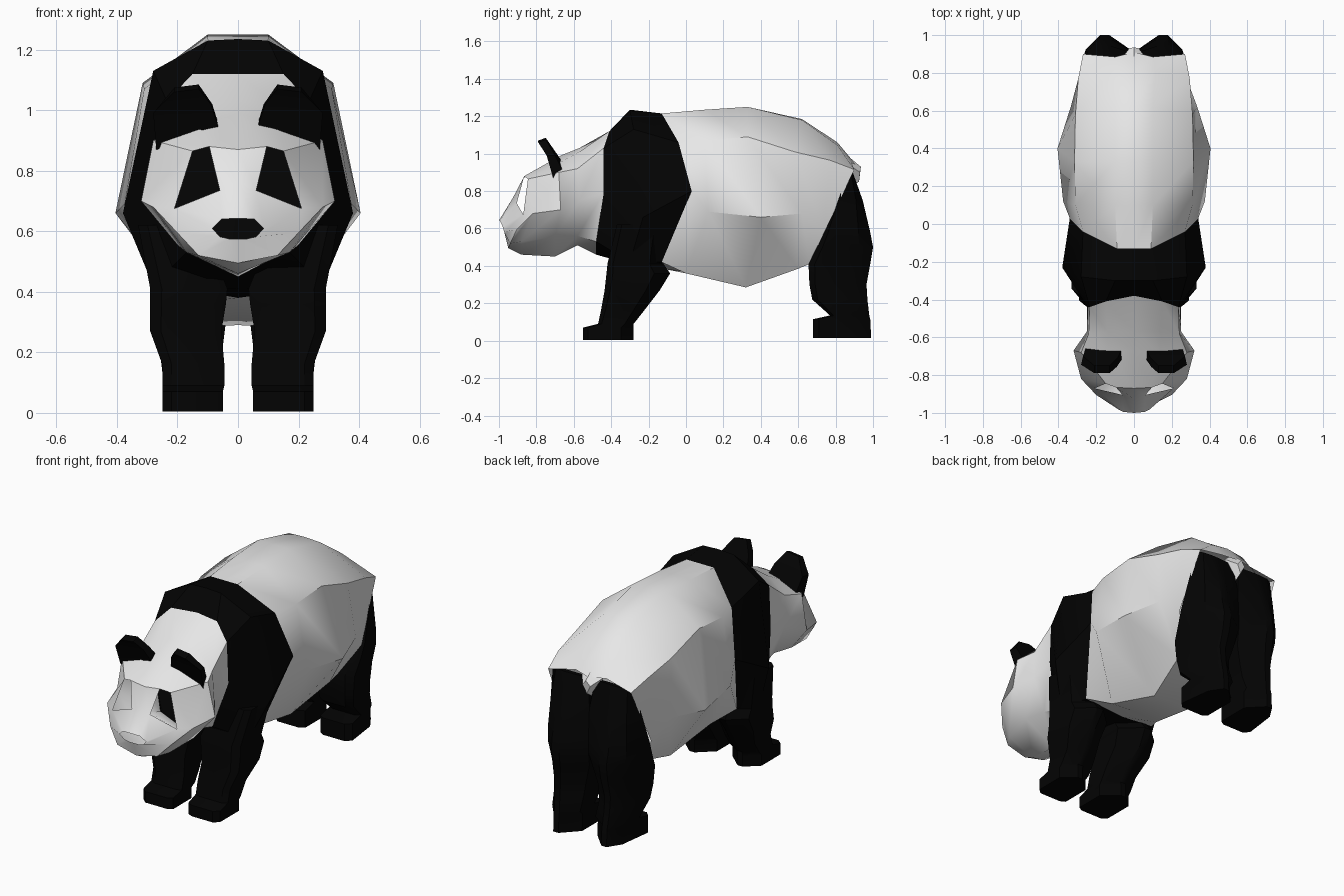
import bpy, bmesh, math


def material(name, v):
    m = bpy.data.materials.new(name)
    m.diffuse_color = (v, v, v, 1)
    return m


WHITE = material("white_fur", 0.8)
BLACK = material("black_fur", 0.001)


def finish(bm, name, mat, angle=32):
    bmesh.ops.remove_doubles(bm, verts=bm.verts, dist=0.0005)
    bmesh.ops.recalc_face_normals(bm, faces=bm.faces)
    me = bpy.data.meshes.new(name)
    bm.to_mesh(me)
    bm.free()
    me.materials.append(mat)
    ob = bpy.data.objects.new(name, me)
    bpy.context.collection.objects.link(ob)
    bpy.ops.object.select_all(action='DESELECT')
    ob.select_set(True)
    bpy.context.view_layer.objects.active = ob
    bpy.ops.object.shade_smooth_by_angle(angle=math.radians(angle))
    return ob


def loft(rings, caps=False):
    """Bridge closed rings; returns the bmesh and the face rows."""
    bm = bmesh.new()
    vs = [[bm.verts.new(p) for p in r] for r in rings]
    rows = []
    for a, b in zip(vs, vs[1:]):
        n = len(a)
        rows.append([bm.faces.new((a[i], a[(i + 1) % n], b[(i + 1) % n], b[i]))
                     for i in range(n)])
    if caps:
        bm.faces.new(vs[0])
        bm.faces.new(vs[-1])
    return bm, rows


def full(half):
    """Mirror a half ring running from top centre to bottom centre."""
    return half + [(-x, y, z) for x, y, z in half[-2:0:-1]]


# Shared borders between the colour areas
collar = [(0, -.38, 1.12), (.15, -.41, 1.12), (.235, -.44, 1.03),
          (.245, -.44, .79), (.17, -.48, .53), (0, -.48, .46)]
band_back = [(0, -.13, 1.215), (.09, -.13, 1.215), (.27, -.04, 1.06),
             (.34, .03, .80), (.24, -.13, .42), (0, -.1, .38)]

# Torso, open where the hind legs join
hip = [(.29, .74, .58), (.19, .66, .41), (0, .68, .42)]
torso = [
    band_back,
    [(0, .1, 1.235), (.1, .1, 1.235), (.31, .1, 1.07),
     (.375, .12, .69), (.16, 0, .36), (0, 0, .37)],
    [(0, .33, 1.25), (.1, .33, 1.25), (.315, .33, 1.09),
     (.405, .40, .66), (.12, .32, .285), (0, .32, .29)],
    [(0, .62, 1.185), (.1, .62, 1.18), (.31, .58, 1.01),
     (.335, .62, .68), (.18, .6, .385), (0, .6, .39)],
    [(0, .81, 1.06), (.11, .81, 1.045), (.295, .77, .965)] + hip,
    [(0, .91, .94), (.1, .885, .95), (.27, .9, .915)] + hip,
]
finish(loft([full(r) for r in torso])[0], "torso", WHITE, 39)

# Black shoulder band
shoulders = [
    collar,
    [(0, -.3, 1.235), (.1, -.3, 1.23), (.28, -.28, 1.13),
     (.38, -.23, .66), (.28, -.3, .42), (0, -.3, .41)],
    band_back,
]
finish(loft([full(r) for r in shoulders])[0], "shoulder_band", BLACK)

# Head, hollow, with openings for the eyes and the nose
head = [
    collar,
    [(0, -.57, 1.03), (.14, -.57, 1.01), (.24, -.58, .92),
     (.25, -.57, .75), (.17, -.58, .56), (0, -.58, .51)],
    [(0, -.67, .99), (.14, -.68, .95), (.28, -.68, .90),
     (.32, -.67, .70), (.2, -.7, .555), (0, -.7, .45)],
    [(0, -.87, .87), (.095, -.865, .88), (.15, -.845, .865),
     (.28, -.82, .68), (.17, -.88, .53), (0, -.88, .46)],
    [(0, -.925, .765), (.06, -.905, .735), (.21, -.87, .675),
     (.2, -.905, .595), (.13, -.94, .52), (0, -.95, .495)],
    [(0, -1, .643), (.055, -.995, .64), (.085, -.98, .61),
     (.06, -.972, .582), (.03, -.97, .575), (0, -.97, .575)],
]
bm, rows = loft([full(r) for r in head])
eyes = [rows[3][1], rows[3][8]]
bmesh.ops.inset_individual(bm, faces=eyes, thickness=.006)
bmesh.ops.delete(bm, geom=eyes, context='FACES')
finish(bm, "head", WHITE, 42)


def leg_ring(z, x0, x1, y0, y1, side, taper):
    """Eight-sided leg section; taper narrows the rear corners."""
    d, w = y1 - y0, x1 - x0
    pts = [(x0, y0 + .06 * d), (x0 + .15 * w, y0), (x1 - .15 * w, y0),
           (x1, y0 + .1 * d), (x1 - taper * w, y1 - .25 * d), (x0 + .62 * w, y1),
           (x0 + .45 * w, y1), (x0, y1 - .3 * d)]
    return [(side * x, y, z) for x, y in pts]


# Legs: z, inner x, outer x, front y, back y
fore_leg = [(.62, .12, .33, -.37, -.1), (.41, .035, .29, -.42, -.12),
            (.36, .04, .29, -.425, -.085), (.27, .055, .29, -.435, -.14),
            (.16, .045, .25, -.455, -.225), (.09, .045, .25, -.47, -.28),
            (.07, .05, .25, -.55, -.28), (.005, .05, .25, -.55, -.28)]
hind_leg = [(.92, .02, .265, .86, .885), (.75, 0, .285, .80, .945),
            (.58, 0, .295, .735, .985), (.5, 0, .29, .70, 1.0),
            (.41, .01, .28, .655, .985), (.3, .04, .27, .66, .965),
            (.22, .05, .26, .675, .97), (.135, .05, .25, .77, .98),
            (.115, .05, .25, .68, .985), (.015, .05, .25, .68, .99)]
for label, s in (("right", 1), ("left", -1)):
    for name, rings, taper in (("fore_leg", fore_leg, 0), ("hind_leg", hind_leg, .13)):
        bm, _ = loft([leg_ring(*r, s, taper) for r in rings], True)
        finish(bm, f"{label}_{name}", BLACK)

    # Ear: tapered slab leaning forward
    ear = [[(.06, -.71, .93), (.27, -.71, .87), (.25, -.64, .87), (.06, -.65, .94)],
           [(.09, -.755, 1.02), (.28, -.745, .99), (.27, -.70, .99), (.085, -.705, 1.02)],
           [(.13, -.79, 1.07), (.21, -.79, 1.06), (.21, -.75, 1.075), (.13, -.75, 1.085)]]
    bm, _ = loft([[(s * x, y, z) for x, y, z in r] for r in ear], True)
    finish(bm, f"{label}_ear", BLACK, 20)

# Short tail
tail = [[(0, .85, 1.0), (.07, .87, .94), (0, .85, .80), (-.07, .87, .94)],
        [(0, .935, .93), (.025, .93, .9), (0, .925, .85), (-.025, .93, .9)]]
finish(loft(tail, True)[0], "tail", WHITE, 20)
